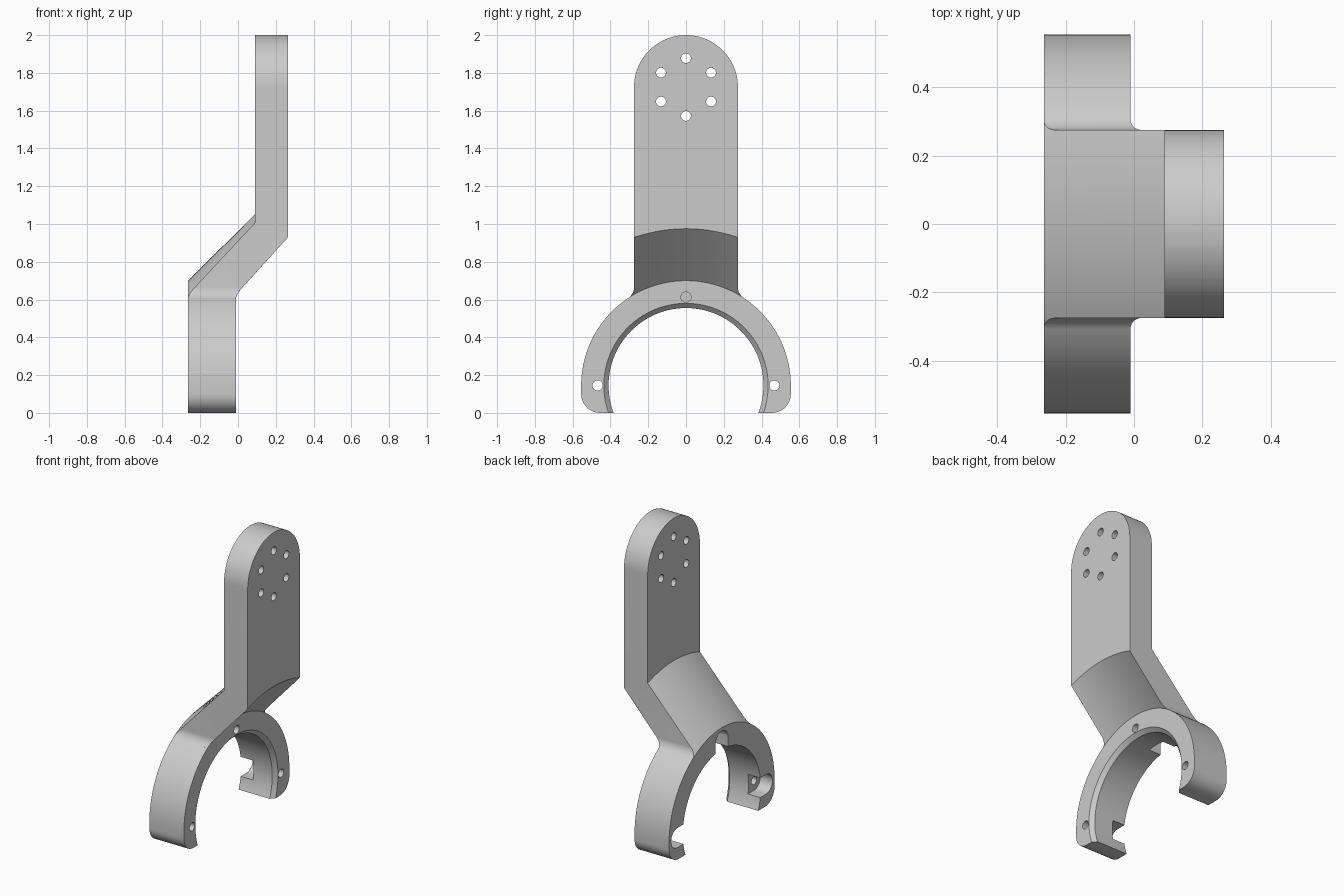
import bpy, bmesh, math
from math import sin, cos, pi, sqrt

if "Cube" in bpy.data.objects:
    bpy.data.objects.remove(bpy.data.objects["Cube"], do_unlink=True)

# Main dimensions
RING_Z, OUTER, INNER = 0.145, 0.555, 0.41
BACK, RING_FACE, PLATE_BACK, PLATE_FACE = -0.264, -0.01, 0.09, 0.264
HALF, FILLET = 0.275, 0.07
PLATE_Z = 2 - HALF
BOLT_R = 0.468

grey = bpy.data.materials.new("light_grey")
grey.use_nodes = True
colour = (0.6, 0.6, 0.6, 1)
grey.diffuse_color = colour
grey.node_tree.nodes["Principled BSDF"].inputs["Base Color"].default_value = colour


def arc(cy, cz, r, a0, a1, n):
    """Points (y, z) along an arc, angles in radians."""
    return [(cy + r * cos(a0 + (a1 - a0) * i / n), cz + r * sin(a0 + (a1 - a0) * i / n))
            for i in range(n + 1)]


def mirrored(half):
    """Close a right-hand outline with its left-hand copy."""
    return half + [(-y, z) for y, z in reversed(half) if abs(y) > 1e-5]


def loft(name, sections):
    """Closed solid through a list of equal-length point loops."""
    bm = bmesh.new()
    loops = [[bm.verts.new(p) for p in s] for s in sections]
    n = len(loops[0])
    for a, b in zip(loops, loops[1:]):
        for i in range(n):
            j = (i + 1) % n
            bm.faces.new((a[i], a[j], b[j], b[i]))
    bm.faces.new(loops[0])
    bm.faces.new(loops[-1])
    bmesh.ops.recalc_face_normals(bm, faces=bm.faces)
    mesh = bpy.data.meshes.new(name)
    bm.to_mesh(mesh)
    bm.free()
    obj = bpy.data.objects.new(name, mesh)
    bpy.context.collection.objects.link(obj)
    mesh.materials.append(grey)
    return obj


def prism(name, outline, x0, x1):
    return loft(name, [[(x, y, z) for y, z in outline] for x in (x0, x1)])


def boolean(target, tool, operation):
    """Apply a boolean and remove the tool."""
    tool.hide_render = True
    mod = target.modifiers.new("boolean", 'BOOLEAN')
    mod.operation, mod.object, mod.solver = operation, tool, 'EXACT'
    bpy.context.view_layer.objects.active = target
    bpy.ops.object.modifier_apply(modifier=mod.name)
    bpy.data.objects.remove(tool, do_unlink=True)


# Open clamp ring with rounded feet
start = -math.asin(RING_Z / INNER)
inner = arc(0, RING_Z, INNER, pi - start, start, 64)
foot = arc(OUTER - 0.1, 0.1, 0.1, -pi / 2, 0, 10)
outer_half = foot + arc(0, RING_Z, OUTER, 0, pi / 2, 40)
bracket = prism("bracket", mirrored(outer_half) + inner, BACK, RING_FACE)


# Slanted neck and upright plate, as one bent section swept across the width
def section(y):
    ring = RING_Z + sqrt(OUTER ** 2 - y * y)
    sag = 0.84 - sqrt(0.84 ** 2 - y * y)
    outline = [(BACK, ring - 0.05), (BACK, ring), (PLATE_BACK, 1.052 - sag),
               (PLATE_BACK, 2.1), (PLATE_FACE, 2.1), (PLATE_FACE, 0.975 - sag),
               (RING_FACE, ring), (RING_FACE, ring - 0.05)]
    return [(x, y, z) for x, z in outline]


arm = loft("arm", [section(-0.36 + 0.72 * i / 36) for i in range(37)])

# Trim the arm to a round top and filleted root
fy = HALF + FILLET
fz = RING_Z + sqrt((OUTER + FILLET) ** 2 - fy ** 2)
root_angle = math.atan2(RING_Z - fz, -fy) + 2 * pi
tangent = math.atan2(fz - RING_Z, fy)
root = [(0.48 * cos(tangent), RING_Z + 0.48 * sin(tangent))]
half = (root + arc(fy, fz, FILLET, root_angle, pi, 10)
        + arc(0, PLATE_Z, HALF, 0, pi / 2, 28))
boolean(arm, prism("arm_outline", mirrored(half), -0.5, 0.5), 'INTERSECT')
boolean(bracket, arm, 'UNION')

# Chamfer on the ring bore
cone = [[(x, y, z) for y, z in arc(0, RING_Z, r, 0, 2 * pi * 95 / 96, 95)]
        for x, r in ((-0.045, 0.40), (0.01, 0.455))]
boolean(bracket, loft("bore_chamfer", cone), 'DIFFERENCE')


def drill(y, z, r):
    boolean(bracket, prism("drill", arc(y, z, r, 0, 2 * pi * 23 / 24, 23), -0.5, 0.5),
            'DIFFERENCE')


# Ring bolt holes, each with a rounded slot open to the bore
for a in (0, pi / 2, pi):
    drill(BOLT_R * cos(a), RING_Z + BOLT_R * sin(a), 0.027)
    slot = arc(BOLT_R, 0, 0.065, -pi / 2, pi / 2, 16) + [(0.33, 0.065), (0.33, -0.065)]
    turned = [(u * cos(a) - v * sin(a), RING_Z + u * sin(a) + v * cos(a)) for u, v in slot]
    boolean(bracket, prism("slot", turned, -0.4, BACK + 0.09), 'DIFFERENCE')

# Six holes in the plate
for k in range(6):
    a = pi / 2 + k * pi / 3
    drill(0.153 * cos(a), PLATE_Z + 0.153 * sin(a), 0.026)

# Smooth curves, sharp edges
bpy.ops.object.select_all(action='DESELECT')
bracket.select_set(True)
bpy.context.view_layer.objects.active = bracket
bpy.ops.object.shade_smooth_by_angle(angle=math.radians(25))
